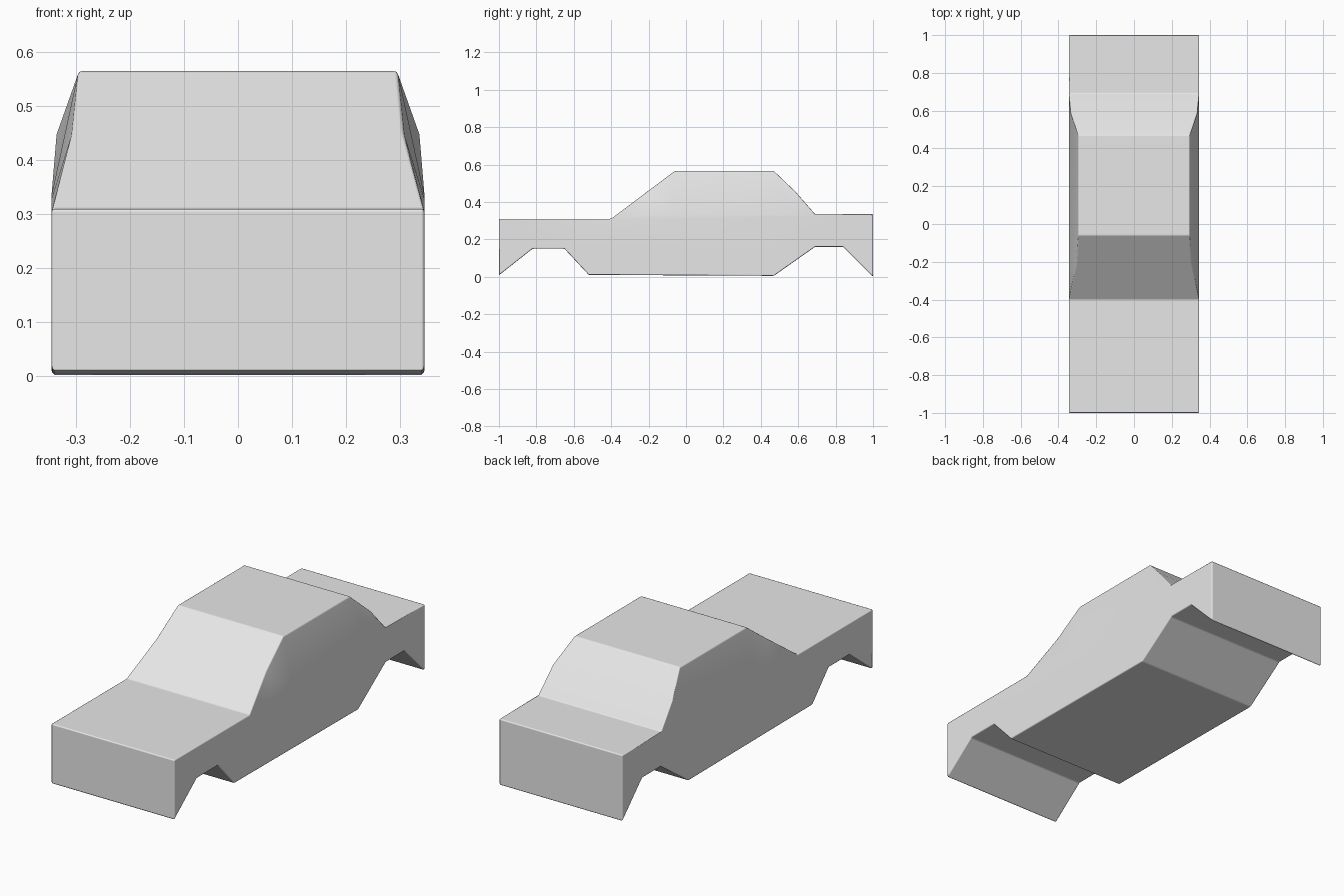
import bpy, bmesh

if "Cube" in bpy.data.objects:
    bpy.data.objects.remove(bpy.data.objects["Cube"])

W = 0.345  # half width of the body

# Roofline: (half width, y, z) from the bonnet edge of the cabin to the boot edge
roofline = [(W, -0.40, 0.31), (0.306, -0.21, 0.453), (0.295, -0.06, 0.565),
            (0.295, 0.47, 0.565), (0.335, 0.585, 0.455), (W, 0.69, 0.335)]
# Belt line under the cabin sides
belt = [(W, -0.21, 0.328), (W, -0.06, 0.335), (W, 0.47, 0.335), (W, 0.585, 0.335)]
# Tail, underside with wheel arches, and nose
tail_to_nose = [(W, y, z) for y, z in [
    (1, 0.335), (1, 0.0), (0.84, 0.16), (0.69, 0.16), (0.47, 0.005), (-0.52, 0.01),
    (-0.65, 0.15), (-0.82, 0.15), (-1, 0.008), (-1, 0.31)]]

bm = bmesh.new()
sides = []
for s in (-1, 1):
    top = [bm.verts.new((s * x, y, z)) for x, y, z in roofline]
    mid = [bm.verts.new((s * x, y, z)) for x, y, z in belt]
    low = [bm.verts.new((s * x, y, z)) for x, y, z in tail_to_nose]
    # Lower body side
    bm.faces.new([top[0]] + mid + [top[-1]] + low)
    # Cabin side, closed by a triangle at each end
    bm.faces.new((top[0], mid[0], top[1]))
    bm.faces.new((top[4], mid[3], top[5]))
    for i in range(3):
        bm.faces.new((top[i + 1], mid[i], mid[i + 1], top[i + 2]))
    sides.append(top + low)

# Skin across the width, all the way round the outline
left, right = sides
for i in range(len(left)):
    j = (i + 1) % len(left)
    bm.faces.new((left[i], left[j], right[j], right[i]))
bmesh.ops.recalc_face_normals(bm, faces=bm.faces)

mesh = bpy.data.meshes.new("car_body")
bm.to_mesh(mesh)
bm.free()
body = bpy.data.objects.new("car_body", mesh)
bpy.context.collection.objects.link(body)

# Plain grey paint
paint = bpy.data.materials.new("light_grey")
paint.diffuse_color = (0.8, 0.8, 0.8, 1)
paint.use_nodes = True
paint.node_tree.nodes["Principled BSDF"].inputs["Base Color"].default_value = paint.diffuse_color
mesh.materials.append(paint)

# Slightly softened edges
bpy.context.view_layer.objects.active = body
body.select_set(True)
bpy.ops.object.shade_smooth_by_angle(angle=0.7)
bev = body.modifiers.new("soft_edges", 'BEVEL')
bev.width = 0.006
bev.segments = 2
bev.limit_method = 'ANGLE'
bev.angle_limit = 0.5
bev.harden_normals = True
